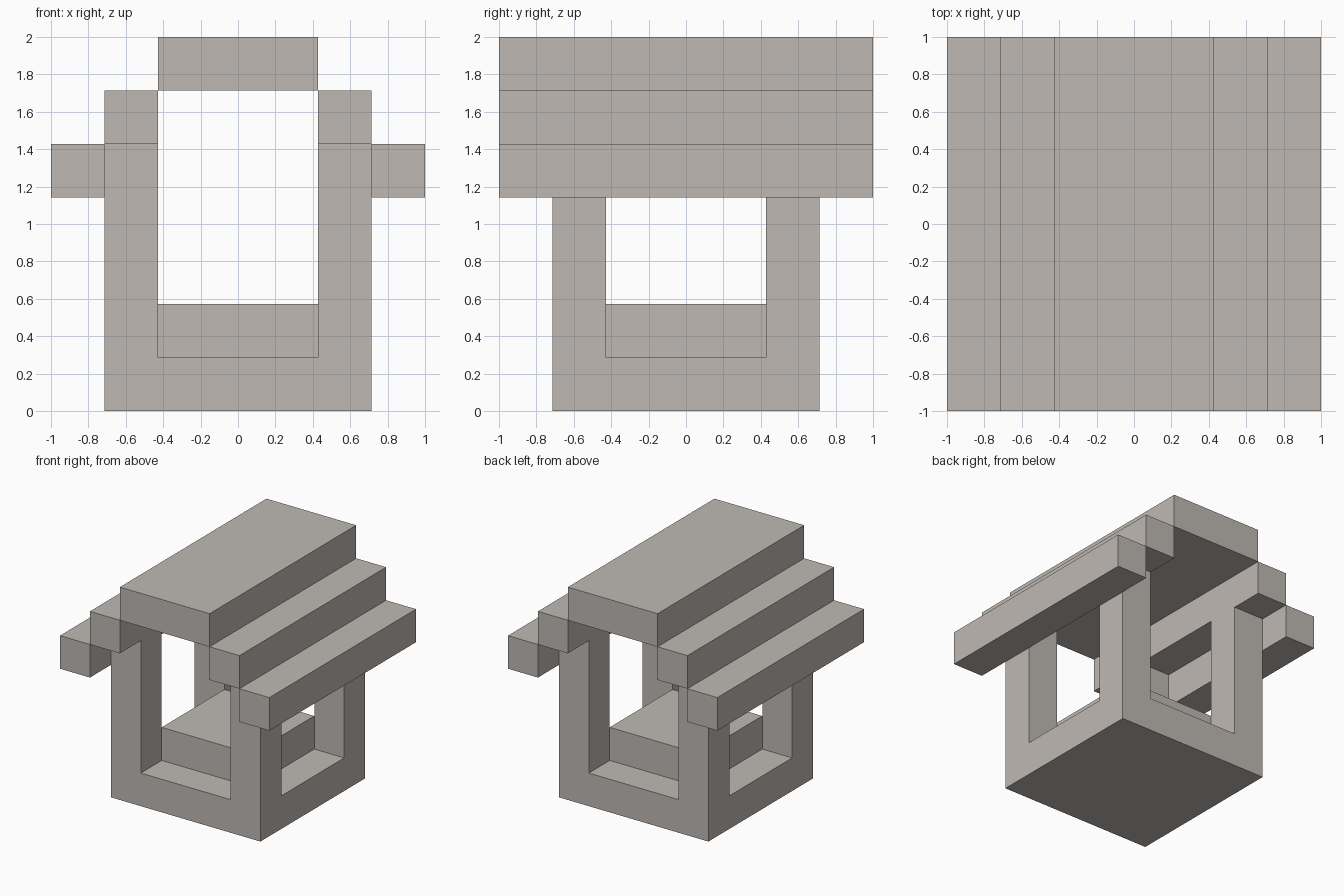
import bpy
import bmesh
from mathutils import Matrix, Vector

if "Cube" in bpy.data.objects:
    bpy.data.objects.remove(bpy.data.objects["Cube"], do_unlink=True)

U = 2 / 7            # module: every part is a whole or half number of these
INNER, OUTER, EDGE = 1.5 * U, 2.5 * U, 3.5 * U

stone = bpy.data.materials.new("warm_grey_stone")
stone.use_nodes = True
COLOUR = (0.52, 0.485, 0.45, 1)
stone.diffuse_color = COLOUR
stone.node_tree.nodes["Principled BSDF"].inputs["Base Color"].default_value = COLOUR


def add_object(name, bm):
    bmesh.ops.recalc_face_normals(bm, faces=bm.faces[:])
    mesh = bpy.data.meshes.new(name)
    bm.to_mesh(mesh)
    bm.free()
    mesh.materials.append(stone)
    obj = bpy.data.objects.new(name, mesh)
    bpy.context.collection.objects.link(obj)
    return obj


def box(name, low, high):
    low, high = Vector(low), Vector(high)
    bm = bmesh.new()
    bmesh.ops.create_cube(bm, size=1, matrix=Matrix.Translation((low + high) / 2)
                          @ Matrix.Diagonal((*(high - low), 1)))
    return add_object(name, bm)


def raise_faces(bm, faces, height):
    result = bmesh.ops.extrude_face_region(bm, geom=faces)["geom"]
    verts = [g for g in result if isinstance(g, bmesh.types.BMVert)]
    bmesh.ops.delete(bm, geom=faces, context="FACES_ONLY")
    bmesh.ops.translate(bm, verts=verts, vec=(0, 0, height))


# Base slab with four corner posts drawn up from it
bm = bmesh.new()
bmesh.ops.create_cube(bm, size=1, matrix=Matrix.Translation((0, 0, U / 2))
                      @ Matrix.Diagonal((2 * OUTER, 2 * OUTER, U, 1)))
for axis in (Vector((1, 0, 0)), Vector((0, 1, 0))):
    for side in (-1, 1):
        bmesh.ops.bisect_plane(bm, geom=bm.verts[:] + bm.edges[:] + bm.faces[:],
                               plane_co=axis * side * INNER, plane_no=axis)
corners = []
for face in bm.faces:
    c = face.calc_center_median()
    if face.normal.z > 0.9 and min(abs(c.x), abs(c.y)) > INNER:
        corners.append(face)
raise_faces(bm, corners, 4 * U)
bmesh.ops.dissolve_limit(bm, angle_limit=0.01, verts=bm.verts[:], edges=bm.edges[:])
add_object("base_and_posts", bm)

# Raised block in the middle of the base
box("centre_block", (-INNER, -INNER, U), (INNER, INNER, 2 * U))

# Stepped roof
box("roof_ridge", (-INNER, -EDGE, 6 * U), (INNER, EDGE, 7 * U))
for label, side in (("left", 1), ("right", -1)):
    for name, near, far, level in (("upper", INNER, OUTER, 5), ("lower", OUTER, EDGE, 4)):
        x0, x1 = sorted((side * near, side * far))
        box(f"{label}_{name}_roof_beam", (x0, -EDGE, level * U), (x1, EDGE, (level + 1) * U))
